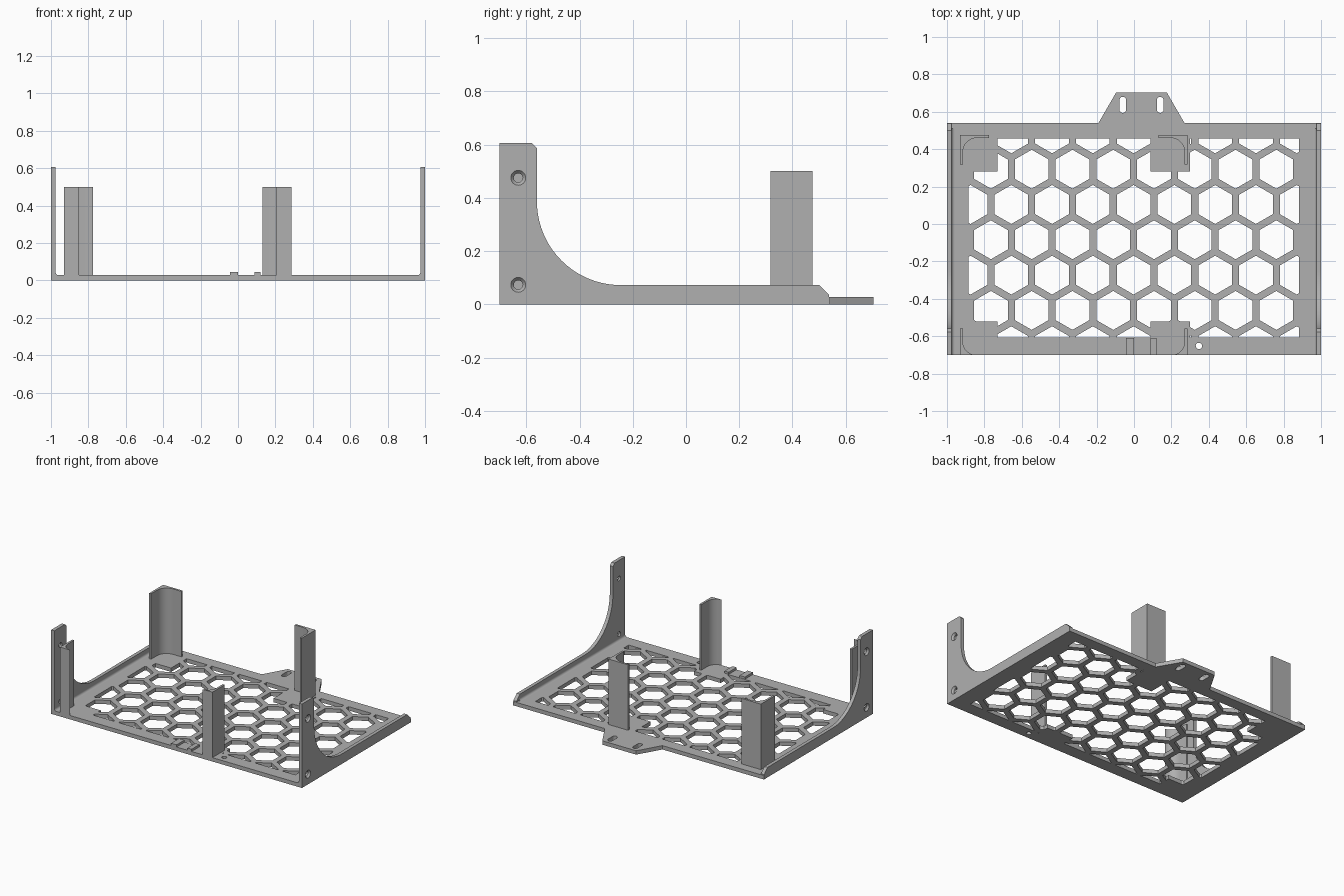
import bpy, bmesh, math
from mathutils import Vector, Matrix

if "Cube" in bpy.data.objects:
    bpy.data.objects.remove(bpy.data.objects["Cube"])

grey = bpy.data.materials.new("mid_grey")
grey.diffuse_color = (0.434, 0.434, 0.434, 1)
grey.use_nodes = True
grey.node_tree.nodes["Principled BSDF"].inputs["Base Color"].default_value = grey.diffuse_color
T = 0.028          # plate thickness


def finish(name, bm):
    bmesh.ops.recalc_face_normals(bm, faces=bm.faces)
    me = bpy.data.meshes.new(name)
    bm.to_mesh(me)
    bm.free()
    me.materials.append(grey)
    ob = bpy.data.objects.new(name, me)
    bpy.context.collection.objects.link(ob)
    return ob


def add_prism(bm, pts, z0, z1):
    """Extrude an outline of (x, y) points from z0 to z1."""
    f = bm.faces.new([bm.verts.new((x, y, z0)) for x, y in pts])
    new = bmesh.ops.extrude_face_region(bm, geom=[f])["geom"]
    bmesh.ops.translate(bm, vec=(0, 0, z1 - z0),
                        verts=[g for g in new if isinstance(g, bmesh.types.BMVert)])


def prisms(name, outlines, z0, z1):
    bm = bmesh.new()
    for pts in outlines:
        add_prism(bm, pts, z0, z1)
    return finish(name, bm)


def rect(x0, x1, y0, y1):
    return [(x0, y0), (x1, y0), (x1, y1), (x0, y1)]


def arc(cx, cy, r, a0, a1, n):
    return [(cx + r * math.cos(math.radians(a0 + (a1 - a0) * i / n)),
             cy + r * math.sin(math.radians(a0 + (a1 - a0) * i / n))) for i in range(n + 1)]


def boolean(ob, cutter, op):
    m = ob.modifiers.new(op, 'BOOLEAN')
    m.operation, m.object, m.solver = op, cutter, 'EXACT'
    bpy.context.view_layer.objects.active = ob
    bpy.ops.object.modifier_apply(modifier=m.name)
    bpy.data.objects.remove(cutter)


def smooth(ob):
    bpy.ops.object.select_all(action='DESELECT')
    ob.select_set(True)
    bpy.context.view_layer.objects.active = ob
    bpy.ops.object.shade_smooth_by_angle(angle=math.radians(25))


# Base plate with rear mounting tab
plate = prisms("base_plate", [[
    (-1, -0.70), (1, -0.70), (1, 0.54), (0.27, 0.54), (0.175, 0.704),
    (-0.095, 0.704), (-0.19, 0.54), (-1, 0.54)]], 0, T)

# Honeycomb cutter, trimmed to the window and kept clear of the post pads
pitch, radius = 0.218, 0.104
hexes = []
for row in range(7):
    cy = 0.482 - row * pitch * math.sqrt(3) / 2
    cx0 = -0.874 if row % 2 == 0 else -0.765
    for k in range(9 if row % 2 == 0 else 8):
        hexes.append(arc(cx0 + k * pitch, cy, radius, 30, 330, 5))
honeycomb = prisms("honeycomb_cutter", hexes, -0.1, 0.1)
boolean(honeycomb, prisms("window", [rect(-0.885, 0.882, -0.607, 0.457)], -0.05, 0.07), 'INTERSECT')
pads = [rect(x0, x1, y0, y1) for x0, x1 in ((-0.95, -0.73), (0.087, 0.30))
        for y0, y1 in ((-0.72, -0.52), (0.28, 0.50))]
boolean(honeycomb, prisms("pads", pads, -0.2, 0.2), 'DIFFERENCE')
boolean(plate, honeycomb, 'DIFFERENCE')

# Tab slots and the small round hole near the front edge
holes = [arc(x, 0.662, 0.018, 0, 180, 8) + arc(x, 0.612, 0.018, 180, 360, 8)
         for x in (-0.06, 0.14)]
holes.append(arc(0.347, -0.652, 0.017, 0, 345, 23))
boolean(plate, prisms("slots", holes, -0.1, 0.1), 'DIFFERENCE')
smooth(plate)

# Side brackets: tall front ear sweeping down to a low rail
profile = ([(-0.70, 0), (0.538, 0), (0.538, 0.035), (0.50, 0.072)]
           + arc(-0.245, 0.387, 0.315, 270, 180, 20)
           + [(-0.56, 0.587), (-0.578, 0.605), (-0.70, 0.605)])
YZ = Matrix(((0, 0, 1, 0), (1, 0, 0, 0), (0, 1, 0, 0), (0, 0, 0, 1)))
for side, label in ((-1, "left"), (1, "right")):
    bracket = prisms(label + "_bracket", [profile], 0.975, 1.0)
    bracket.data.transform(YZ)
    # Countersunk screw holes, wide on the outer face
    bm = bmesh.new()
    for z in (0.475, 0.073):
        for r1, r2, depth, x in ((0.017, 0.017, 0.1, 0.985), (0.017, 0.029, 0.014, 0.9941)):
            mat = Matrix.Translation((x, -0.63, z)) @ Matrix.Rotation(math.pi / 2, 4, 'Y')
            bmesh.ops.create_cone(bm, cap_ends=True, segments=24, radius1=r1,
                                  radius2=r2, depth=depth, matrix=mat)
    cutter = finish("screw_cutter", bm)
    m = bracket.modifiers.new("holes", 'BOOLEAN')
    m.object, m.solver, m.use_self = cutter, 'EXACT', True
    bpy.context.view_layer.objects.active = bracket
    bpy.ops.object.modifier_apply(modifier=m.name)
    bpy.data.objects.remove(cutter)
    # Inner fillet where the rail meets the plate
    r = 0.016
    fillet = prisms(label + "_fillet", [
        [(0.976, T - 0.002)] + [(0.976, T + r)]
        + arc(0.975 - r, T + r, r, 0, -90, 6) + [(0.975 - r, T - 0.002)]], -0.70, 0.51)
    fillet.data.transform(Matrix(((1, 0, 0, 0), (0, 0, 1, 0), (0, 1, 0, 0), (0, 0, 0, 1))))
    for ob in (bracket, fillet):
        if side < 0:
            ob.data.transform(Matrix.Scale(-1, 4, (1, 0, 0)))
            ob.data.flip_normals()
        smooth(ob)

# Corner posts: L sections with a rounded inner corner
w, R = 0.015, 0.075
for x, s, label in ((-0.93, 1, "left"), (0.286, -1, "right")):
    back = ([(0, 0), (0, -0.158), (w, -0.158)]
            + arc(w + R, -w - R, R, 180, 90, 10) + [(0.156, -w), (0.156, 0)])
    front = [(0, 0), (0, 0.14), (w, 0.14)] + arc(w + R - 0.005, R - 0.005, R - 0.005, 180, 266, 10) \
        + [(0.08, 0)]
    for name, pts, y in (("back", back, 0.475), ("front", front, -0.70)):
        post = prisms(f"{name}_{label}_post", [[(x + s * px, y + py) for px, py in pts]],
                      T - 0.002, 0.50)
        smooth(post)

# Small cable cleats at the front edge
for i, (x0, x1) in enumerate(((-0.043, 0.0), (0.087, 0.12))):
    prisms(f"cleat_{i + 1}", [rect(x0, x1, -0.70, -0.61)], T - 0.002, 0.044)
